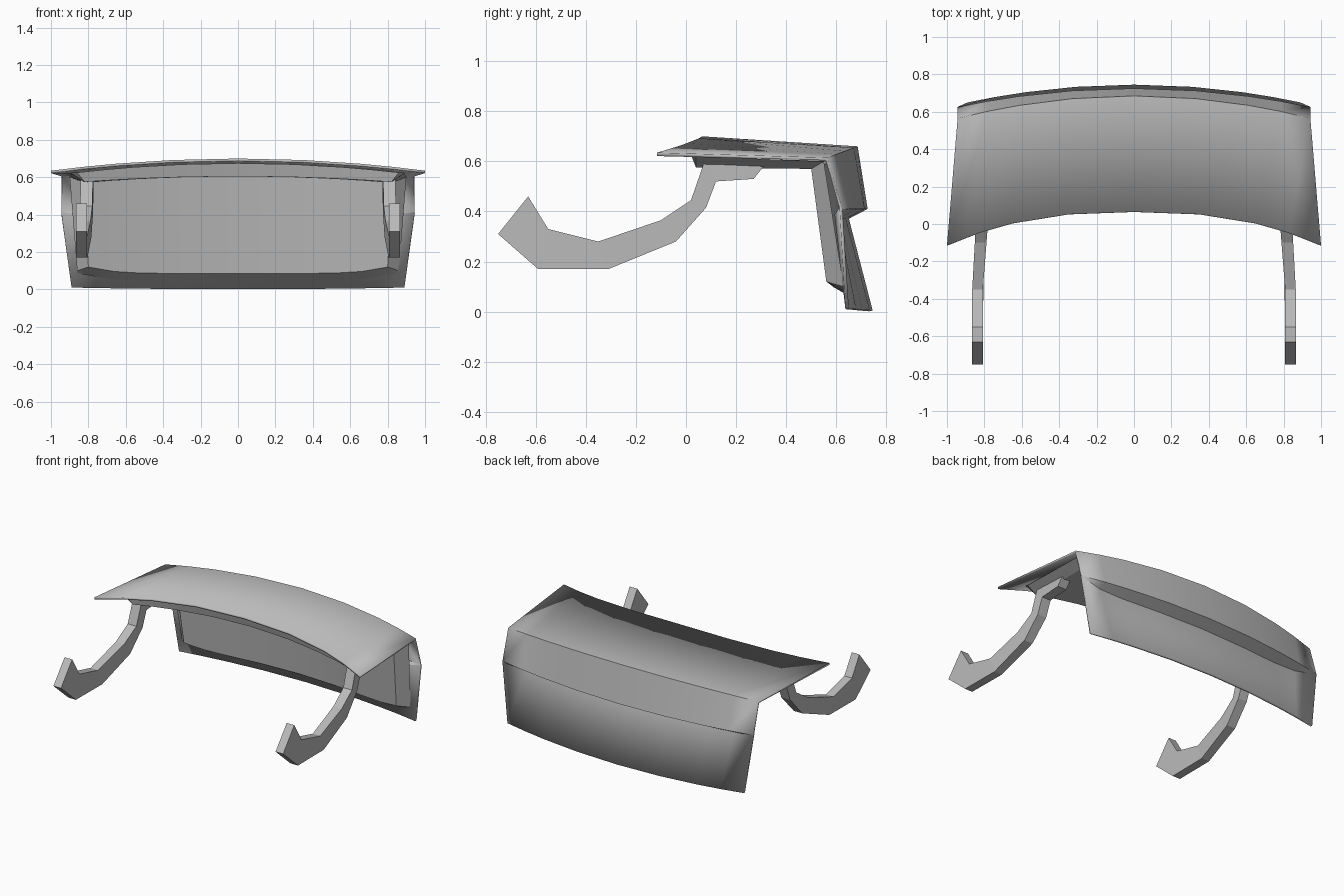
import bpy
import bmesh

cube = bpy.data.objects.get("Cube")
if cube:
    bpy.data.objects.remove(cube, do_unlink=True)

grey = bpy.data.materials.new("plain_grey")
grey.use_nodes = True
colour = (0.5, 0.5, 0.5, 1)
grey.diffuse_color = colour
grey.node_tree.nodes["Principled BSDF"].inputs["Base Color"].default_value = colour


def finish(name, bm, angle=None):
    mesh = bpy.data.meshes.new(name)
    bm.to_mesh(mesh)
    bm.free()
    mesh.materials.append(grey)
    obj = bpy.data.objects.new(name, mesh)
    bpy.context.collection.objects.link(obj)
    if angle:
        bpy.ops.object.select_all(action='DESELECT')
        obj.select_set(True)
        bpy.context.view_layer.objects.active = obj
        bpy.ops.object.shade_smooth_by_angle(angle=angle)
    return obj


def skin(rows, flip=False):
    """Join rows of points into a sheet."""
    bm = bmesh.new()
    grid = [[bm.verts.new(p) for p in row] for row in rows]
    for low, high in zip(grid, grid[1:]):
        for i in range(len(low) - 1):
            face = [low[i], low[i + 1], high[i + 1], high[i]]
            bm.faces.new(face[::-1] if flip else face)
    return bm


half = [0, 0.35, 0.65, 0.83, 1]
columns = [-u for u in half[:0:-1]] + half


def bowed_row(width, y, y_drop, z, z_drop, power=2, y_power=2):
    """A crosswise line that curves in y and z towards both ends."""
    return [(u * width, y - y_drop * abs(u) ** y_power,
             z - z_drop * abs(u) ** power) for u in columns]


# Outer skin: front lip, rear edge, crest, recess and bottom edge
crest = bowed_row(0.945, 0.725, 0.1, 0.41, 0)
recess = [(x, y - 0.075 * (1 - abs(u) ** 6), z - 0.035 * (1 - abs(u) ** 6) - 0.004)
          for u, (x, y, z) in zip(columns, crest)]
outer = skin([
    bowed_row(1, 0.065, 0.18, 0.70, 0.065, y_power=2.5),
    bowed_row(0.943, 0.685, 0.12, 0.66, 0.045),
    crest,
    recess,
    bowed_row(0.89, 0.745, 0.095, 0.005, -0.007),
])
panel = finish("outer_panel", outer, 0.5)
solid = panel.modifiers.new("thickness", 'SOLIDIFY')
solid.thickness = 0.014
solid.offset = -1


def with_rim(row, dx, dy, dz):
    """Add a sloping side flange to both ends of a row."""
    x, y, z = row[-1]
    end = (x + dx, y + dy, z + dz)
    return [(-end[0], *end[1:])] + row + [end]


# Inner frame: underside of the top and inside of the tail
inner = skin([
    with_rim(bowed_row(0.86, 0.12, 0.1, 0.675, 0.05), 0.03, 0, 0),
    with_rim(bowed_row(0.82, 0.14, 0.1, 0.605, 0.03), 0.07, 0, 0.045),
    with_rim(bowed_row(0.82, 0.60, 0.1, 0.605, 0.035), 0.08, 0.05, 0.03),
    with_rim(bowed_row(0.80, 0.66, 0.1, 0.085, -0.035, 6), 0.06, 0.07, -0.02),
    with_rim(bowed_row(0.83, 0.72, 0.085, 0.045, -0.035, 6), 0.03, 0.005, 0.01),
], flip=True)
finish("inner_panel", inner, 0.5)

# Hinge arms: pairs of upper and lower points (y, z) along the hook
hook = [
    ((-0.63, 0.46), (-0.75, 0.31)),
    ((-0.55, 0.33), (-0.59, 0.17)),
    ((-0.35, 0.28), (-0.31, 0.17)),
    ((-0.10, 0.365), (-0.04, 0.28)),
    ((0.02, 0.445), (0.08, 0.415)),
    ((0.07, 0.59), (0.12, 0.52)),
    ((0.31, 0.58), (0.27, 0.53)),
]


def arm_point(point, outside):
    y, z = point
    lean = min(1, max(0, (y + 0.35) / 0.45))
    x = 0.865 - 0.025 * lean if outside else 0.808 - 0.035 * lean
    return x, y, z


def hinge_arm(name, side):
    bm = bmesh.new()
    rings = []
    for top, bottom in hook:
        ring = [arm_point(top, False), arm_point(top, True),
                arm_point(bottom, True), arm_point(bottom, False)]
        rings.append([bm.verts.new((side * x, y, z)) for x, y, z in ring])
    for a, b in zip(rings, rings[1:]):
        for i in range(4):
            j = (i + 1) % 4
            bm.faces.new((a[i], a[j], b[j], b[i]))
    bm.faces.new(rings[0])
    bm.faces.new(rings[-1])
    bmesh.ops.recalc_face_normals(bm, faces=bm.faces)
    finish(name, bm)


hinge_arm("left_hinge_arm", 1)
hinge_arm("right_hinge_arm", -1)
